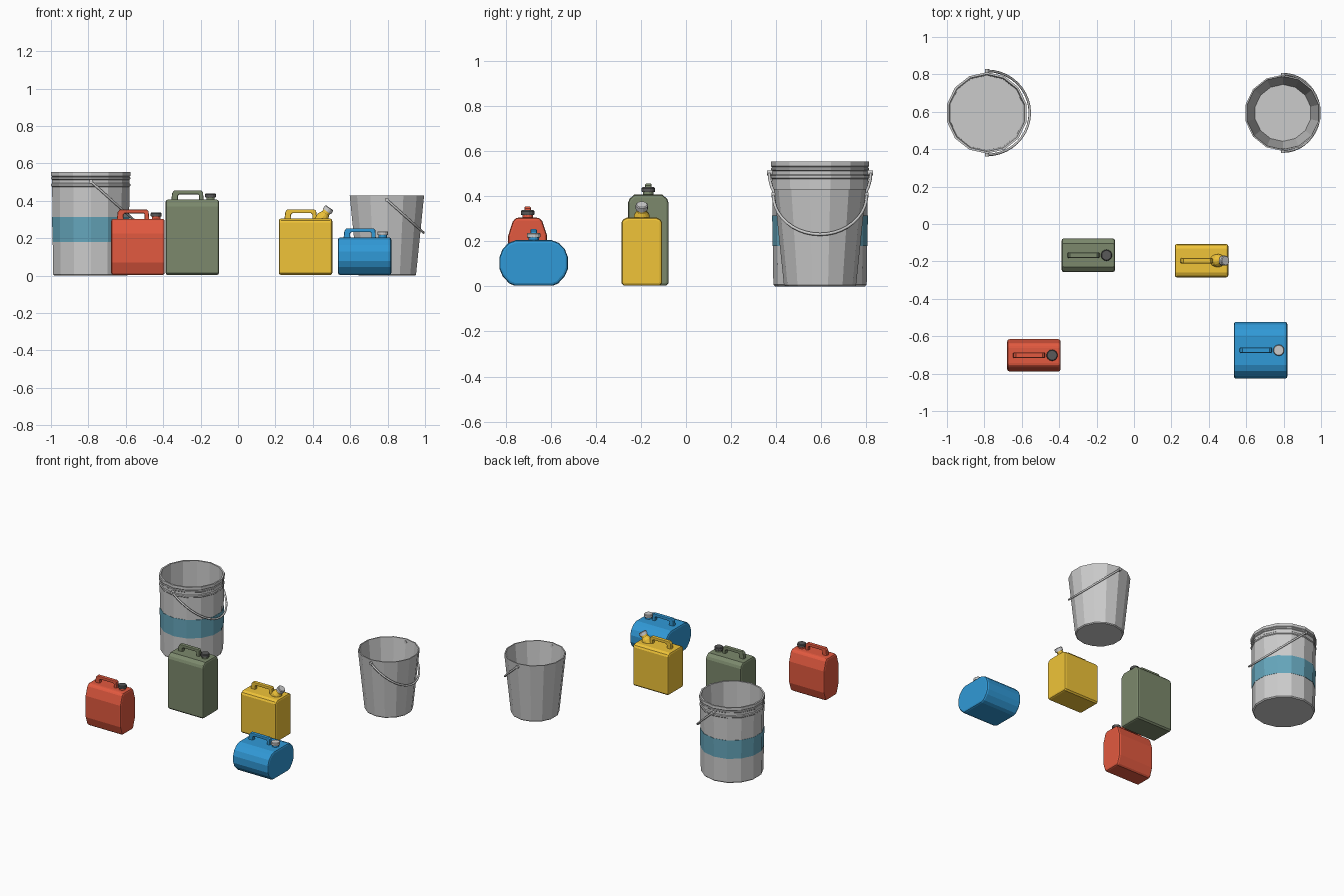
import bpy, bmesh, math
from mathutils import Vector, Matrix

if "Cube" in bpy.data.objects:
    bpy.data.objects.remove(bpy.data.objects["Cube"])

SIDES = 14


def material(name, color):
    m = bpy.data.materials.new(name)
    m.diffuse_color = (*color, 1)
    m.use_nodes = True
    m.node_tree.nodes["Principled BSDF"].inputs["Base Color"].default_value = m.diffuse_color
    return m


RED = material("red", (0.76, 0.10, 0.05))
GREEN = material("green", (0.20, 0.25, 0.15))
YELLOW = material("yellow", (0.87, 0.55, 0.04))
BLUE = material("blue", (0.03, 0.32, 0.68))
TEAL = material("teal", (0.13, 0.38, 0.50))
BLACK = material("black", (0.10, 0.10, 0.10))


def finish(bm, name, mat=None, loc=(0, 0, 0), bevel=0):
    bmesh.ops.recalc_face_normals(bm, faces=bm.faces)
    me = bpy.data.meshes.new(name)
    bm.to_mesh(me)
    bm.free()
    ob = bpy.data.objects.new(name, me)
    bpy.context.collection.objects.link(ob)
    ob.location = loc
    if mat:
        me.materials.append(mat)
    if bevel:
        mod = ob.modifiers.new("bevel", 'BEVEL')
        mod.width, mod.segments = bevel, 2
        mod.limit_method = 'ANGLE'
        mod.angle_limit = math.radians(50)
    return ob


def lathe(name, profile, loc, mat=None, axis=(0, 0, 1), closed=False):
    """Faceted revolve of (radius, z) points, turned to point along axis."""
    bm = bmesh.new()
    rot = Vector((0, 0, 1)).rotation_difference(Vector(axis)).to_matrix()
    rings = []
    for r, z in profile:
        ring = []
        for i in range(SIDES):
            a = (i + 0.5) * math.tau / SIDES
            ring.append(bm.verts.new(rot @ Vector((r * math.cos(a), r * math.sin(a), z))))
        rings.append(ring)
    pairs = list(zip(rings, rings[1:]))
    if closed:
        pairs.append((rings[-1], rings[0]))
    for a, b in pairs:
        for i in range(SIDES):
            j = (i + 1) % SIDES
            bm.faces.new((a[i], a[j], b[j], b[i]))
    if not closed:
        bm.faces.new(rings[0])
        bm.faces.new(rings[-1])
    return finish(bm, name, mat, loc)


def bail(name, loc, half, reach, drop, wire=0.007):
    """Half-ellipse wire handle hanging towards +x."""
    cu = bpy.data.curves.new(name, 'CURVE')
    cu.dimensions = '3D'
    cu.bevel_depth, cu.bevel_resolution = wire, 1
    cu.use_fill_caps = True
    sp = cu.splines.new('POLY')
    n = 20
    sp.points.add(n)
    for i in range(n + 1):
        a = math.pi * i / n
        s = math.sin(a)
        sp.points[i].co = (reach * s, half * math.cos(a), -drop * s, 1)
    ob = bpy.data.objects.new(name, cu)
    ob.location = loc
    bpy.context.collection.objects.link(ob)


def ears(name, loc, r, half):
    for side, word in ((-1, "front"), (1, "back")):
        lathe(f"{name}_{word}_ear", [(0.011, 0), (0.011, half - r)],
              (loc[0], loc[1] + side * r, loc[2]), None, (0, side, 0))


# Large pail: ribbed wall, coloured band, wire handle
BX, BY = -0.787, 0.594
lathe("large_pail", [(0.200, 0), (0.207, 0.007), (0.212, 0.475), (0.217, 0.480),
                     (0.217, 0.490), (0.212, 0.495), (0.212, 0.512), (0.217, 0.516),
                     (0.217, 0.524), (0.213, 0.528), (0.2175, 0.533), (0.2175, 0.553),
                     (0.206, 0.553), (0.200, 0.012)], (BX, BY, 0))
lathe("large_pail_band", [(0.2105, 0.179), (0.2120, 0.313), (0.206, 0.313), (0.204, 0.179)],
      (BX, BY, 0), TEAL, closed=True)
ears("large_pail", (BX, BY, 0.503), 0.207, 0.234)
bail("large_pail_handle", (BX, BY, 0.503), 0.225, 0.230, 0.205)

# Small tapered pail
SX, SY = 0.796, 0.594
lathe("small_pail", [(0.154, 0), (0.160, 0.006), (0.204, 0.428),
                     (0.196, 0.428), (0.152, 0.012)], (SX, SY, 0))
ears("small_pail", (SX, SY, 0.405), 0.190, 0.214)
bail("small_pail_handle", (SX, SY, 0.405), 0.207, 0.196, 0.175)


def can_body(name, half_profile, loc, mat, half_len=0.143):
    """Mirrored (half width, z) cross-section stretched along x."""
    pts = half_profile + [(-y, z) for y, z in reversed(half_profile)]
    bm = bmesh.new()
    ends = [[bm.verts.new((x, y, z)) for y, z in pts] for x in (-half_len, half_len)]
    n = len(pts)
    for i in range(n):
        j = (i + 1) % n
        bm.faces.new((ends[0][i], ends[0][j], ends[1][j], ends[1][i]))
    for e in ends:
        bm.faces.new(e)
    finish(bm, name, mat, loc, 0.012)


def can_handle(name, loc, mat, half_w=0.014):
    """Arched grip: paired outer and inner outline points, given thickness."""
    outer = [(-0.113, -0.006), (-0.108, 0.036), (-0.097, 0.049),
             (0.047, 0.049), (0.057, 0.041), (0.060, -0.006)]
    inner = [(-0.076, -0.006), (-0.078, 0.020), (-0.070, 0.029),
             (0.030, 0.029), (0.036, 0.022), (0.036, -0.006)]
    bm = bmesh.new()
    sections = []
    for o, i in zip(outer, inner):
        sections.append([bm.verts.new((p[0], y, p[1])) for p, y in
                         ((o, -half_w), (o, half_w), (i, half_w), (i, -half_w))])
    for a, b in zip(sections, sections[1:]):
        for k in range(4):
            m = (k + 1) % 4
            bm.faces.new((a[k], a[m], b[m], b[k]))
    bm.faces.new(sections[0])
    bm.faces.new(sections[-1])
    finish(bm, name, mat, loc, 0.005)


def upright_cap(name, loc, mat, cap_mat):
    x, y, z = loc
    lathe(name + "_neck", [(0.023, -0.005), (0.023, 0.014)], (x + 0.097, y, z), mat)
    lathe(name + "_cap", [(0.028, 0.012), (0.030, 0.015), (0.030, 0.028), (0.026, 0.033)],
          (x + 0.097, y, z), cap_mat)


def slanted_spout(name, loc, mat):
    d = Vector((0.57, 0, 0.82)).normalized()
    base = Vector(loc) + Vector((0.088, 0, 0))
    lathe(name + "_spout", [(0.036, -0.02), (0.034, 0.012), (0.022, 0.034), (0.022, 0.05)],
          base, mat, d)
    lathe(name + "_cap", [(0.027, 0), (0.027, 0.021), (0.023, 0.025)],
          base + d * 0.046, None, d)


# Cans: name, colour, centre, half cross-section from bottom to top, cap colour
cans = [
    ("red_can", RED, -0.535, -0.702, BLACK,
     [(0.056, 0.003), (0.066, 0.012), (0.086, 0.070), (0.086, 0.225),
      (0.066, 0.287), (0.052, 0.304)]),
    ("green_can", GREEN, -0.244, -0.167, BLACK,
     [(0.080, 0.003), (0.090, 0.013), (0.090, 0.370), (0.083, 0.388), (0.062, 0.406)]),
    ("yellow_can", YELLOW, 0.361, -0.196, None,
     [(0.080, 0.003), (0.090, 0.013), (0.090, 0.283), (0.083, 0.296), (0.064, 0.305)]),
    ("blue_can", BLUE, 0.677, -0.675, None,
     [(0.085, 0.003), (0.108, 0.012), (0.138, 0.045), (0.152, 0.078), (0.152, 0.128),
      (0.138, 0.165), (0.112, 0.192), (0.080, 0.204)]),
]
for name, mat, x, y, cap_mat, section in cans:
    top = (x, y, section[-1][1])
    can_body(name + "_body", section, (x, y, 0), mat)
    can_handle(name + "_handle", top, mat)
    if name == "yellow_can":
        slanted_spout(name, top, mat)
    else:
        upright_cap(name, top, mat, cap_mat)
